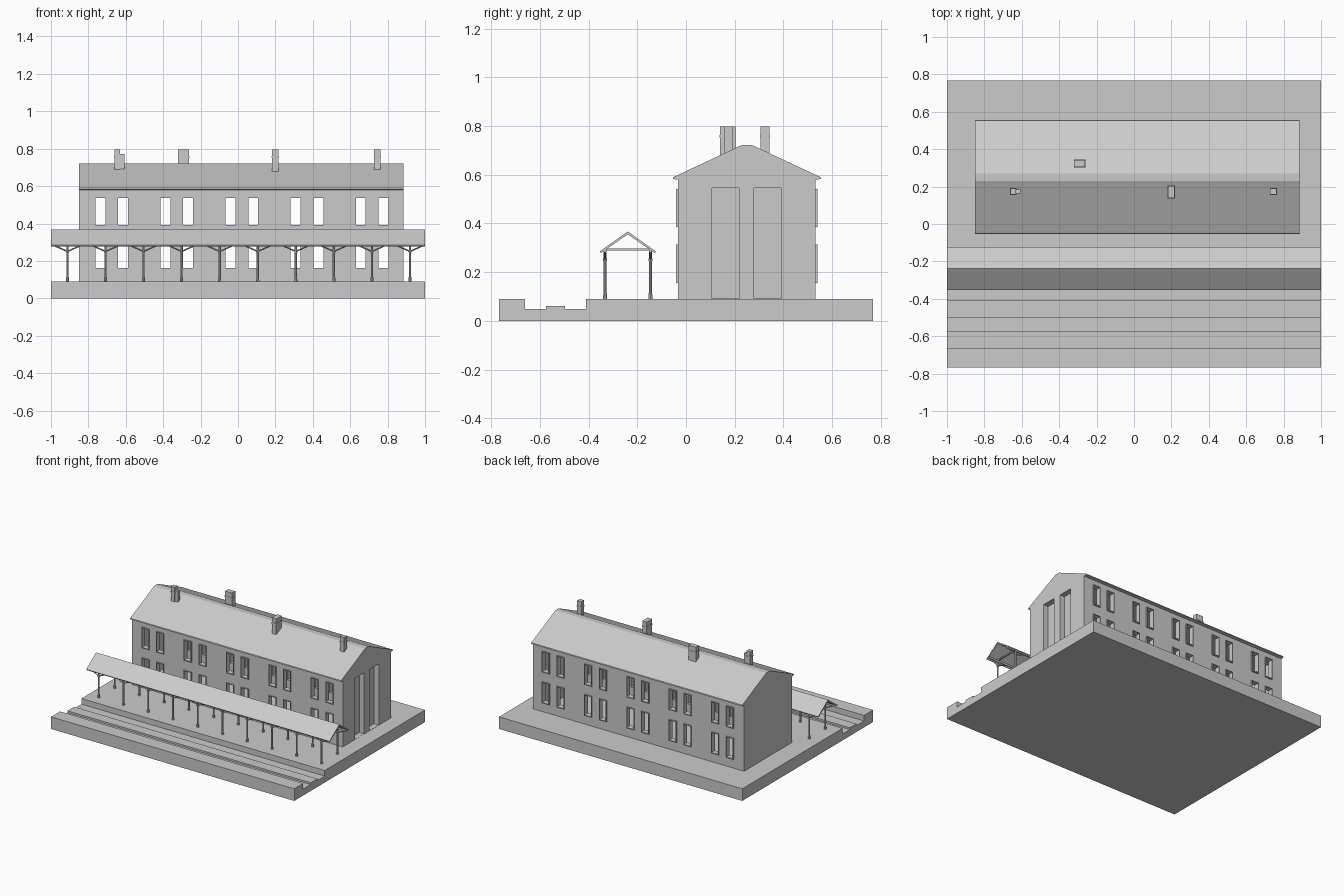
import bpy, bmesh, math
from mathutils import Vector, Matrix

if "Cube" in bpy.data.objects:
    bpy.data.objects.remove(bpy.data.objects["Cube"])

grey = bpy.data.materials.new("plain grey")
grey.diffuse_color = (0.6, 0.6, 0.6, 1)
grey.use_nodes = True
grey.node_tree.nodes["Principled BSDF"].inputs["Base Color"].default_value = grey.diffuse_color


def finish(name, bm):
    bmesh.ops.recalc_face_normals(bm, faces=bm.faces)
    me = bpy.data.meshes.new(name)
    bm.to_mesh(me)
    bm.free()
    me.materials.append(grey)
    ob = bpy.data.objects.new(name, me)
    bpy.context.collection.objects.link(ob)
    return ob


def add_box(bm, x0, x1, y0, y1, z0, z1):
    m = Matrix.Translation(((x0 + x1) / 2, (y0 + y1) / 2, (z0 + z1) / 2)) \
        @ Matrix.Diagonal((x1 - x0, y1 - y0, z1 - z0, 1))
    bmesh.ops.create_cube(bm, size=1, matrix=m)


def boxes(name, items):
    bm = bmesh.new()
    for b in items:
        add_box(bm, *b)
    return finish(name, bm)


def extrude_x(name, profile, x0, x1):
    bm = bmesh.new()
    f = bm.faces.new([bm.verts.new((x0, y, z)) for y, z in profile])
    r = bmesh.ops.extrude_face_region(bm, geom=[f])
    vs = [g for g in r["geom"] if isinstance(g, bmesh.types.BMVert)]
    bmesh.ops.translate(bm, verts=vs, vec=(x1 - x0, 0, 0))
    return finish(name, bm)


def cut(target, cutter):
    cutter.hide_render = True
    mod = target.modifiers.new("cut", 'BOOLEAN')
    mod.operation = 'DIFFERENCE'
    mod.solver = 'EXACT'
    mod.object = cutter
    bpy.context.view_layer.objects.active = target
    bpy.ops.object.modifier_apply(modifier=mod.name)
    bpy.data.objects.remove(cutter)


def add_rod(bm, a, b, r0, r1, sides):
    a, b = Vector(a), Vector(b)
    d = b - a
    m = Matrix.Translation((a + b) / 2) @ d.to_track_quat('Z', 'Y').to_matrix().to_4x4()
    bmesh.ops.create_cone(bm, cap_ends=True, segments=sides, radius1=r0,
                          radius2=r1, depth=d.length, matrix=m)


# Ground slab with the sunken track bed
G = 0.09
extrude_x("base_with_track_bed", [
    (-0.767, 0), (0.767, 0), (0.767, G), (-0.41, G), (-0.41, 0.048), (-0.496, 0.048),
    (-0.496, 0.061), (-0.574, 0.061), (-0.574, 0.048), (-0.662, 0.048),
    (-0.662, G), (-0.767, G)], -1, 1)

# Hollow station building with gabled ends
X0, X1, Y0, Y1 = -0.85, 0.885, -0.033, 0.531
house = extrude_x("station_walls", [
    (Y0, 0.08), (Y1, 0.08), (Y1, 0.582), (0.27, 0.711), (0.23, 0.711), (Y0, 0.582)], X0, X1)
cut(house, boxes("cavity_cutter", [(X0 + 0.03, X1 - 0.06, Y0 + 0.03, Y1 - 0.03, 0.05, 0.57)]))

# Window openings straight through front and back walls
HW = 0.0265
wins = [(-0.675 + 0.348 * i + s * 0.0605, z0, z1)
        for i in range(5) for s in (-1, 1)
        for z0, z1 in ((0.163, 0.31), (0.393, 0.537))]
cut(house, boxes("window_cutter", [(x - HW, x + HW, -0.2, 0.7, a, b) for x, a, b in wins]))

# Tall recessed panels on the right gable
cut(house, boxes("panel_cutter", [(X1 - 0.04, X1 + 0.1, a, b, G + 0.001, 0.545)
                                  for a, b in ((0.107, 0.217), (0.279, 0.39))]))

# Thin window surrounds and sills
frames = []
T = 0.004
for x, a, b in wins:
    for y0, y1 in ((Y0 - 0.008, Y0 + 0.005), (Y1 - 0.005, Y1 + 0.009)):
        frames += [(x - HW - T, x - HW, y0, y1, a, b), (x + HW, x + HW + T, y0, y1, a, b),
                   (x - HW - T, x + HW + T, y0, y1, b, b + T),
                   (x - HW - T, x + HW + T, y0, y1, a - 0.007, a)]
boxes("window_frames", frames)

# Main roof with a flat ridge
extrude_x("main_roof", [
    (-0.054, 0.582), (-0.052, 0.59), (0.23, 0.722), (0.27, 0.722), (0.553, 0.59),
    (0.555, 0.582), (Y1, 0.58), (0.27, 0.709), (0.23, 0.709), (Y0, 0.58)], X0, X1)

# Chimneys with narrow bands
for n, (a, b, c, d) in enumerate([(-0.661, -0.631, 0.158, 0.19), (-0.32, -0.262, 0.305, 0.342),
                                  (0.181, 0.217, 0.139, 0.203), (0.728, 0.762, 0.158, 0.19)]):
    parts = [(a, b, c, d, 0.66, 0.797),
             (a - 0.002, b + 0.002, c - 0.002, d + 0.002, 0.752, 0.762)]
    if n == 0:
        parts.append((b - 0.002, b + 0.024, c + 0.006, d - 0.006, 0.67, 0.772))
    boxes("chimney_%d" % (n + 1), parts)

# Platform canopy roof
YC, ZR = -0.239, 0.367
extrude_x("canopy_roof", [
    (YC - 0.115, 0.285), (YC, ZR), (YC + 0.115, 0.285), (YC + 0.111, 0.278),
    (YC, ZR - 0.012), (YC - 0.111, 0.278)], -1, 1)

# Canopy posts, brackets, tie beams and long beams
bm = bmesh.new()
POSTS = (YC - 0.093, YC + 0.093)
for i in range(10):
    px = -0.912 + i * 0.2035
    for py in POSTS:
        add_rod(bm, (px, py, G - 0.005), (px, py, 0.29), 0.006, 0.006, 8)
        add_rod(bm, (px, py, G - 0.005), (px, py, 0.115), 0.009, 0.007, 8)
        add_rod(bm, (px, py, 0.245), (px, py, 0.256), 0.008, 0.008, 8)
        for s in (-1, 1):
            add_rod(bm, (px, py, 0.251), (px + s * 0.072, py, 0.283), 0.004, 0.004, 4)
    add_box(bm, px - 0.005, px + 0.005, POSTS[0], POSTS[1], 0.288, 0.296)
finish("canopy_posts", bm)
boxes("canopy_long_beams", [(-0.995, 0.995, y - 0.005, y + 0.005, 0.28, 0.292) for y in POSTS])
